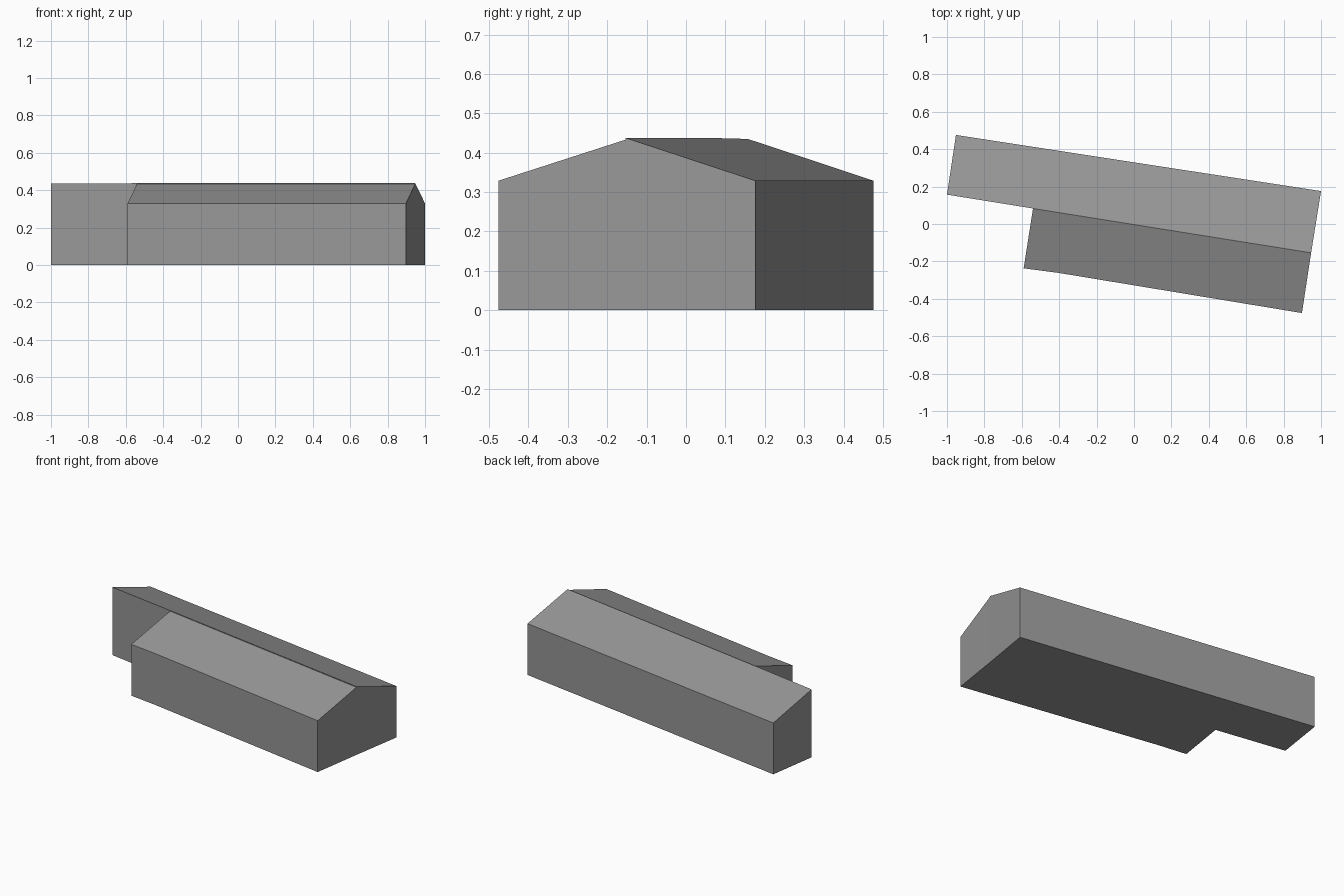
import bpy
import bmesh

cube = bpy.data.objects.get("Cube")
if cube:
    bpy.data.objects.remove(cube, do_unlink=True)

grey = bpy.data.materials.new("plain grey")
grey.use_nodes = True
colour = (0.31, 0.31, 0.31, 1)
grey.diffuse_color = colour
grey.node_tree.nodes["Principled BSDF"].inputs["Base Color"].default_value = colour


def lean_to(name, outline):
    """Closed block over a ground outline; each corner carries its own roof height."""
    bm = bmesh.new()
    base = [bm.verts.new((x, y, 0)) for x, y, z in outline]
    top = [bm.verts.new(corner) for corner in outline]
    bm.faces.new(base)
    bm.faces.new(top)
    for i in range(len(outline)):
        j = (i + 1) % len(outline)
        bm.faces.new((base[i], base[j], top[j], top[i]))
    bmesh.ops.recalc_face_normals(bm, faces=bm.faces)
    mesh = bpy.data.meshes.new(name)
    bm.to_mesh(mesh)
    bm.free()
    mesh.materials.append(grey)
    obj = bpy.data.objects.new(name, mesh)
    bpy.context.collection.objects.link(obj)


eave = 0.329
ridge = 0.438
front_ridge = 0.433

# Long rear half: tall front wall, roof falling to the back
lean_to("rear_wing", [
    (-1.0, 0.157, 0.435),
    (-0.54, 0.083, 0.437),
    (0.947, -0.154, ridge),
    (1.0, 0.176, eave),
    (-0.952, 0.476, eave),
])

# Shorter front half: roof falling to the front, wall slightly bent
lean_to("front_wing", [
    (-0.59, -0.237, eave),
    (-0.4, -0.262, eave),
    (0.898, -0.476, eave),
    (0.947, -0.154, front_ridge),
    (-0.54, 0.083, front_ridge),
])
